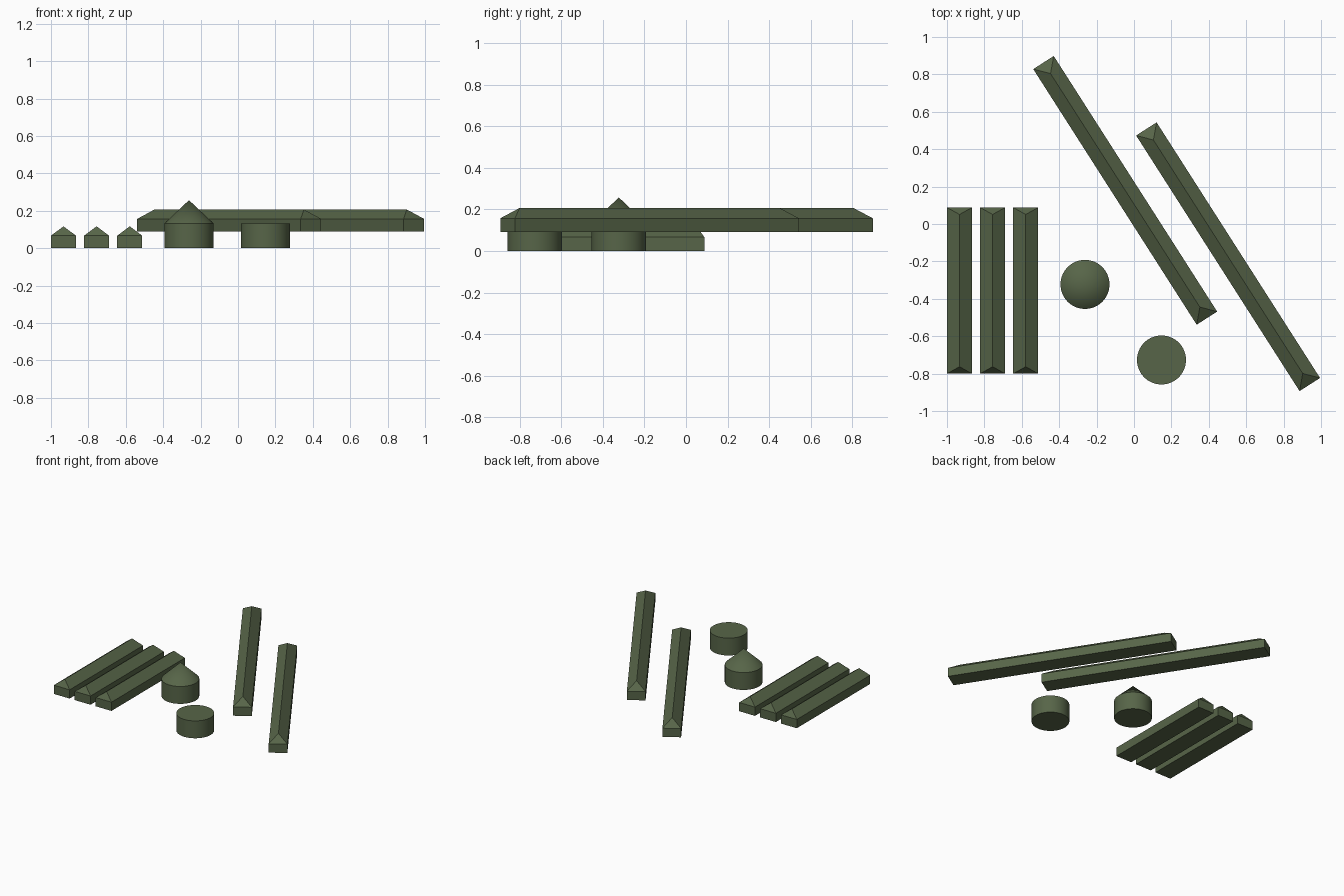
import bpy, bmesh
from math import radians

if "Cube" in bpy.data.objects:
    bpy.data.objects.remove(bpy.data.objects["Cube"])

mat = bpy.data.materials.new("olive_green")
mat.diffuse_color = (0.095, 0.13, 0.065, 1)
mat.use_nodes = True
mat.node_tree.nodes["Principled BSDF"].inputs["Base Color"].default_value = mat.diffuse_color


def finish(name, bm, location, angle=0.0):
    bmesh.ops.recalc_face_normals(bm, faces=bm.faces)
    me = bpy.data.meshes.new(name)
    bm.to_mesh(me)
    bm.free()
    me.materials.append(mat)
    ob = bpy.data.objects.new(name, me)
    ob.location = location
    ob.rotation_euler.z = angle
    bpy.context.collection.objects.link(ob)
    return ob


def ridged_bar(name, location, width, length, inset, angle=0.0, wall=0.067, top=0.117):
    # box with a hipped roof: ridge along local y, ends inset
    bm = bmesh.new()
    w, l = width / 2, length / 2
    corners = [(-w, -l), (w, -l), (w, l), (-w, l)]
    lo = [bm.verts.new((x, y, 0)) for x, y in corners]
    hi = [bm.verts.new((x, y, wall)) for x, y in corners]
    front, back = [bm.verts.new((0, s * (l - inset), top)) for s in (-1, 1)]
    bm.faces.new(lo[::-1])
    for i in range(4):
        j = (i + 1) % 4
        bm.faces.new((lo[i], lo[j], hi[j], hi[i]))
    bm.faces.new((hi[0], hi[1], front))
    bm.faces.new((hi[1], hi[2], back, front))
    bm.faces.new((hi[2], hi[3], back))
    bm.faces.new((hi[3], hi[0], front, back))
    return finish(name, bm, location, angle)


def round_post(name, location, radius=0.131, height=0.133, tip=None, sides=64):
    # cylinder with a flat top or a cone up to the tip
    bm = bmesh.new()
    bmesh.ops.create_circle(bm, cap_ends=True, segments=sides, radius=radius)
    bottom = bm.faces[:]
    res = bmesh.ops.extrude_face_region(bm, geom=bottom, use_keep_orig=True)
    top_verts = [g for g in res["geom"] if isinstance(g, bmesh.types.BMVert)]
    bmesh.ops.translate(bm, verts=top_verts, vec=(0, 0, height))
    if tip:
        top_face = [g for g in res["geom"] if isinstance(g, bmesh.types.BMFace)]
        poke = bmesh.ops.poke(bm, faces=top_face)
        poke["verts"][0].co = (0, 0, tip)
    ob = finish(name, bm, location)
    bpy.ops.object.select_all(action="DESELECT")
    ob.select_set(True)
    bpy.context.view_layer.objects.active = ob
    bpy.ops.object.shade_smooth_by_angle(angle=radians(30))
    return ob


# Row of three short bars
for i in range(3):
    ridged_bar(f"short_bar_{i + 1}", (-0.933 + 0.177 * i, -0.356, 0), 0.134, 0.888, 0.037)

# Two long raised slanted bars
for i, (x, y) in enumerate([(-0.047, 0.18), (0.503, -0.175)]):
    ridged_bar(f"long_bar_{i + 1}", (x, y, 0.09), 0.13, 1.622, 0.07, radians(32.6))

# Pointed and flat round posts
round_post("pointed_post", (-0.262, -0.323, 0), tip=0.257)
round_post("flat_post", (0.147, -0.727, 0))
